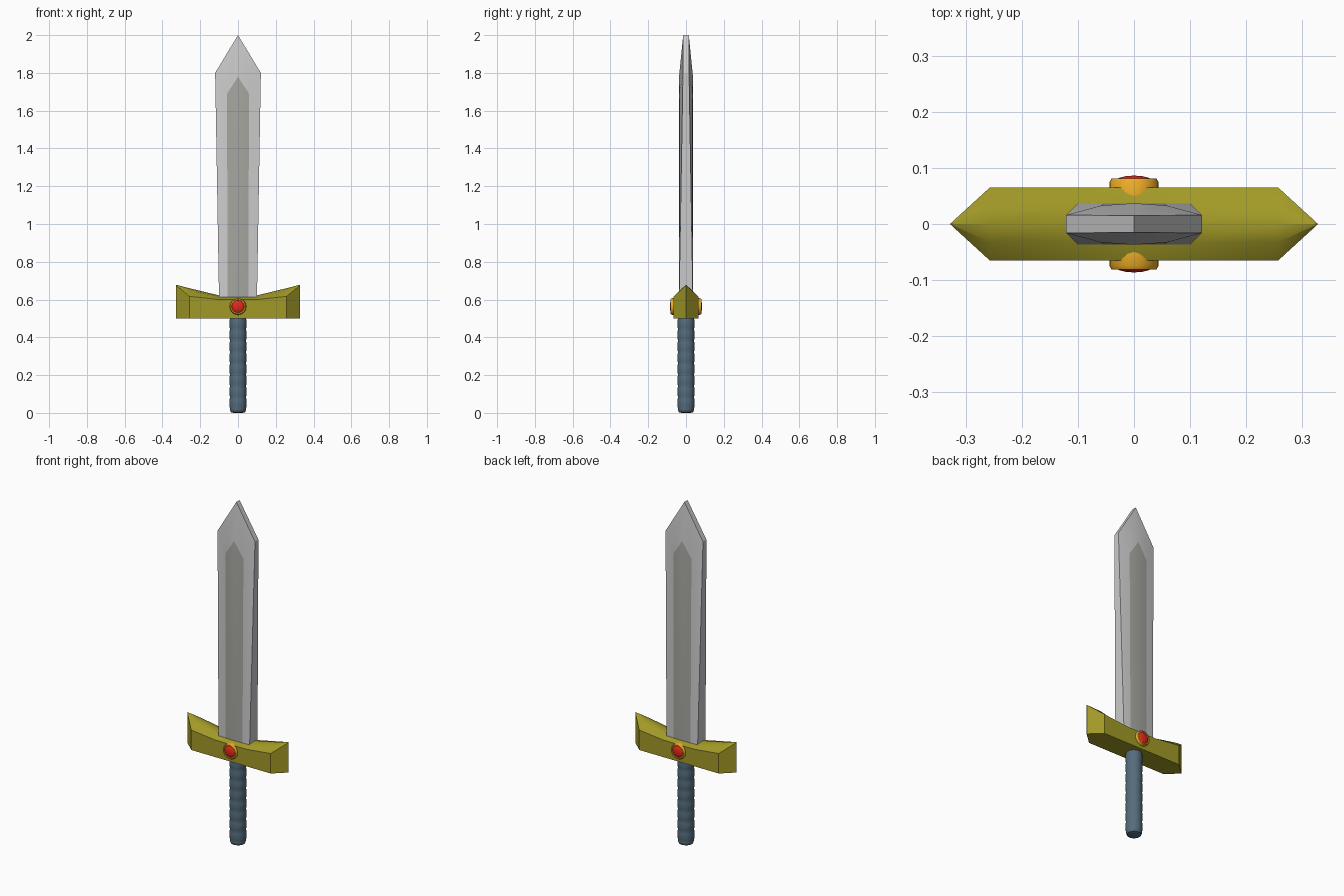
import bpy, math
from mathutils import Matrix

if "Cube" in bpy.data.objects:
    bpy.data.objects.remove(bpy.data.objects["Cube"])


def material(name, color):
    m = bpy.data.materials.new(name)
    m.diffuse_color = (*color, 1)
    m.use_nodes = True
    m.node_tree.nodes["Principled BSDF"].inputs["Base Color"].default_value = m.diffuse_color
    return m


def make(name, verts, faces, mats=(), angle=30):
    me = bpy.data.meshes.new(name)
    me.from_pydata(verts, [], faces)
    ob = bpy.data.objects.new(name, me)
    bpy.context.collection.objects.link(ob)
    for m in mats:
        me.materials.append(m)
    bpy.ops.object.select_all(action='DESELECT')
    bpy.context.view_layer.objects.active = ob
    ob.select_set(True)
    bpy.ops.object.mode_set(mode='EDIT')
    bpy.ops.mesh.select_all(action='SELECT')
    bpy.ops.mesh.remove_doubles(threshold=0.0001)
    bpy.ops.mesh.normals_make_consistent(inside=False)
    bpy.ops.object.mode_set(mode='OBJECT')
    bpy.ops.object.shade_smooth_by_angle(angle=math.radians(angle))
    return ob


def lathe(name, profile, mat, segs=24, matrix=Matrix()):
    verts = [matrix @ Matrix.Rotation(math.tau * i / segs, 4, 'Z') @ Matrix.Translation((r, 0, z)).translation
             for r, z in profile for i in range(segs)]
    faces = [(j * segs + i, j * segs + (i + 1) % segs,
              (j + 1) * segs + (i + 1) % segs, (j + 1) * segs + i)
             for j in range(len(profile) - 1) for i in range(segs)]
    faces += [tuple(range(segs)), tuple(range((len(profile) - 1) * segs, len(profile) * segs))]
    return make(name, verts, faces, [mat])


gold = material("gold", (0.36, 0.32, 0.02))
orange = material("orange_gold", (0.85, 0.42, 0.02))
red = material("red", (0.8, 0.02, 0.01))
leather = material("leather", (0.09, 0.15, 0.20))
steel = material("steel", (0.6, 0.6, 0.6))
dark_steel = material("dark_steel", (0.38, 0.38, 0.35))

# Handle with shallow wrapped grooves
profile = [(0.025, 0.008), (0.038, 0.012), (0.043, 0.025)]
for k in range(8):
    z = 0.03 + k * 0.06
    profile += [(0.042, z), (0.045, z + 0.012), (0.045, z + 0.048)]
profile += [(0.042, 0.51), (0.042, 0.55)]
lathe("handle", [(r, z - 0.008) for r, z in profile], leather)

# Guard: roofed cross-sections lofted along x, pinched at both ends
half = [(0.0, 0.065, 0.60, 0.62), (0.10, 0.065, 0.60, 0.622),
        (0.257, 0.065, 0.617, 0.66), (0.327, 0.001, 0.675, 0.678)]
stations = [(-x, y, s, t) for x, y, s, t in half[:0:-1]] + half
verts, faces = [], []
for x, y, shoulder, top in stations:
    mid = shoulder + (top - shoulder) * 0.75
    verts += [(x, -y, 0.5), (x, -y, shoulder), (x, -y / 2, mid), (x, 0, top),
              (x, y / 2, mid), (x, y, shoulder), (x, y, 0.5)]
n = 7
for j in range(len(stations) - 1):
    for i in range(n):
        k = (i + 1) % n
        faces.append((j * n + i, j * n + k, (j + 1) * n + k, (j + 1) * n + i))
faces += [tuple(range(n)), tuple(range(len(verts) - n, len(verts)))]
make("guard", verts, faces, [gold])

# Blade: one quarter of the outline, mirrored in x and y
quarter = [(0.10, 0.037, 0.58), (0.055, 0.037, 0.58), (0, 0.037, 0.58),
           (0.058, 0.033, 1.69), (0, 0.037, 1.78), (0.121, 0.016, 1.80), (0, 0.015, 2.0)]
verts, faces = [], []
for sx in (1, -1):
    for sy in (1, -1):
        b = len(verts)
        verts += [(sx * x, sy * y, z) for x, y, z in quarter]
        verts += [(sx * x, 0, z) for x, y, z in (quarter[0], quarter[2], quarter[5], quarter[6])]
        faces += [tuple(b + i for i in f) for f in
                  ((2, 1, 3, 4), (1, 0, 5, 3), (3, 5, 6, 4),
                   (0, 7, 9, 5), (5, 9, 10, 6), (0, 1, 2, 8, 7))]
blade = make("blade", verts, faces, [steel, dark_steel], 25)
for p in blade.data.polygons:
    zs = [blade.data.vertices[v].co.z for v in p.vertices]
    if abs(p.center.x) < 0.04 and 1 < max(zs) < 1.79:
        p.material_index = 1

# Jewel and its setting on both faces of the guard
for side, angle in (("front", 90), ("back", -90)):
    m = Matrix.Translation((0, 0, 0.563)) @ Matrix.Rotation(math.radians(angle), 4, 'X')
    lathe(side + "_setting", [(0.044, 0.05), (0.044, 0.074), (0.04, 0.081), (0.034, 0.081), (0.032, 0.076)],
          orange, 24, m)
    lathe(side + "_jewel", [(0.033, 0.06), (0.033, 0.077), (0.027, 0.082), (0.016, 0.085), (0.004, 0.086)],
          red, 24, m)
